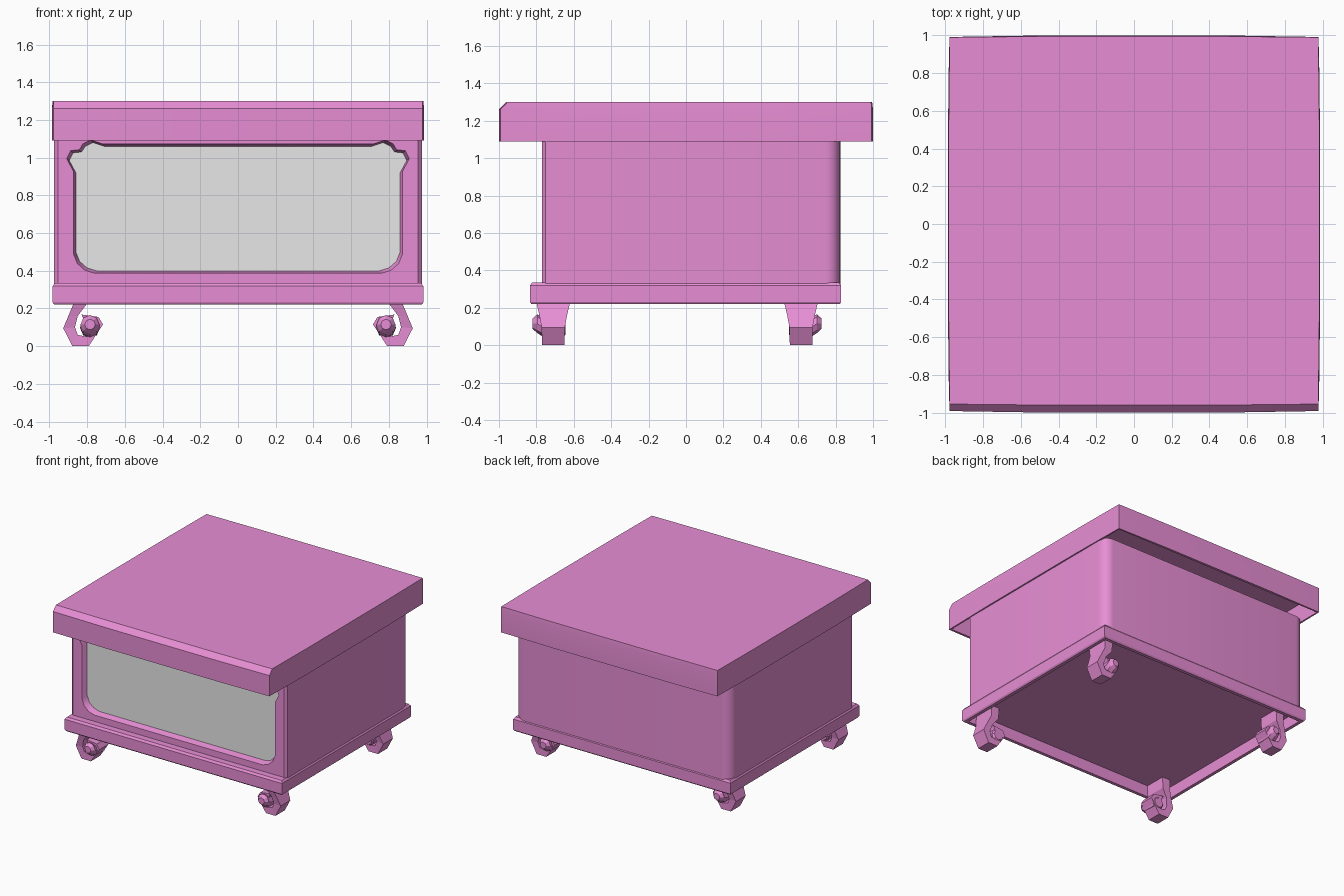
import bpy, bmesh, math
from mathutils import Vector

cube = bpy.data.objects.get("Cube")
if cube:
    bpy.data.objects.remove(cube)


def material(name, rgb):
    m = bpy.data.materials.new(name)
    m.use_nodes = True
    m.diffuse_color = (*rgb, 1)
    m.node_tree.nodes["Principled BSDF"].inputs["Base Color"].default_value = (*rgb, 1)
    return m


PINK = material("orchid pink", (0.8, 0.27, 0.66))
GREY = material("light grey", (0.8, 0.8, 0.8))


def finish(name, bm, smooth=True):
    bmesh.ops.recalc_face_normals(bm, faces=bm.faces)
    mesh = bpy.data.meshes.new(name)
    bm.to_mesh(mesh)
    bm.free()
    ob = bpy.data.objects.new(name, mesh)
    bpy.context.collection.objects.link(ob)
    mesh.materials.append(PINK)
    mesh.materials.append(GREY)
    if smooth:
        bpy.ops.object.select_all(action='DESELECT')
        ob.select_set(True)
        bpy.context.view_layer.objects.active = ob
        bpy.ops.object.shade_smooth_by_angle(angle=math.radians(30))
    return ob


def bridge(bm, a, b):
    n = len(a)
    return [bm.faces.new((a[i], a[(i + 1) % n], b[(i + 1) % n], b[i])) for i in range(n)]


def loft(bm, loops):
    """Closed solid through point loops, capped at both ends."""
    rings = [[bm.verts.new(p) for p in loop] for loop in loops]
    for a, b in zip(rings, rings[1:]):
        bridge(bm, a, b)
    bm.faces.new(rings[0])
    bm.faces.new(rings[-1])


def plan(hx, y0, y1, z, bow=0.0):
    """Rectangle whose sides swell outward slightly by bow."""
    m, e, c = hx / 2, hx - bow, (y1 - y0) / 4
    f, b = y0 + bow, y1 - bow
    pts = [(-e, f), (-m, y0), (m, y0), (e, f), (hx, y0 + c), (hx, y1 - c),
           (e, b), (m, y1), (-m, y1), (-e, b), (-hx, y1 - c), (-hx, y0 + c)]
    return [Vector((x, y, z)) for x, y in pts]


# Lid: hollow cap with a chamfered front edge
bm = bmesh.new()
loft(bm, [plan(0.968, -0.975, 0.98, 1.25), plan(0.968, -0.975, 0.98, 1.09),
          plan(0.987, -1, 1, 1.09, 0.008), plan(0.987, -1, 1, 1.26, 0.008),
          plan(0.983, -0.96, 0.995, 1.3, 0.005)])
finish("lid", bm)

# Base: tray-like plinth, hollow underneath
bm = bmesh.new()
sections = [(0.04, 0.31), (0.035, 0.22), (0.008, 0.22), (0, 0.232), (0, 0.318), (0.012, 0.335)]
loft(bm, [plan(0.983 - i, -0.835 + i, 0.83 - i, z) for i, z in sections])
finish("base", bm)

# Body: rounded back corners, framed front opening with a grey panel
BOTTOM, TOP, FRONT, PANEL = 0.325, 1.1, -0.77, -0.72
R = 0.08
half = [(0.955, FRONT), (0.975, FRONT + 0.02)]
for i in range(7):
    a = math.radians(15 * i)
    half.append((0.975 - R + R * math.cos(a), 0.825 - R + R * math.sin(a)))
outline = half + [(-x, y) for x, y in reversed(half)]

bm = bmesh.new()
low = [bm.verts.new((x, y, BOTTOM)) for x, y in outline]
high = [bm.verts.new((x, y, TOP)) for x, y in outline]
walls = bridge(bm, low, high)
bmesh.ops.delete(bm, geom=[walls[-1]], context='FACES_ONLY')
bm.faces.new(low)
bm.faces.new(high)
frame = [low[0], high[0], high[-1], low[-1]]

# Half of the opening, from bottom to top
edge = [(0.75, 0.4), (0.8, 0.415), (0.84, 0.45), (0.86, 0.5), (0.86, 0.92), (0.895, 0.985),
        (0.875, 1.025), (0.83, 1.03), (0.81, 1.06), (0.77, 1.08), (0.71, 1.06)]
hole = edge + [(-x, z) for x, z in reversed(edge)]
inner = [bm.verts.new((x, PANEL, z)) for x, z in hole]
outer = [bm.verts.new((x * 1.015, FRONT, 0.73 + (z - 0.73) * 1.04)) for x, z in hole]
bridge(bm, inner, outer)
bm.faces.new(inner).material_index = 1


def ring_edges(vs):
    return [bm.edges.get((vs[i - 1], vs[i])) or bm.edges.new((vs[i - 1], vs[i]))
            for i in range(len(vs))]


bmesh.ops.triangle_fill(bm, use_beauty=True, use_dissolve=False, normal=(0, -1, 0),
                        edges=ring_edges(frame) + ring_edges(outer))
finish("body", bm)

# Scroll feet: outer x, z, inner x, z, half width along the curl
SCROLL = [(0.875, 0.312, 0.8, 0.312, 0.09), (0.875, 0.22, 0.805, 0.22, 0.088),
          (0.9, 0.16, 0.85, 0.16, 0.074), (0.927, 0.095, 0.865, 0.1, 0.062),
          (0.878, 0, 0.85, 0.06, 0.06), (0.792, 0, 0.8, 0.05, 0.06),
          (0.716, 0.115, 0.77, 0.08, 0.06), (0.74, 0.155, 0.77, 0.11, 0.06),
          (0.83, 0.168, 0.81, 0.12, 0.06)]


def scroll_foot(name, side, yc, out):
    bm = bmesh.new()
    loft(bm, [[(side * ox, yc - w, oz), (side * ox, yc + w, oz),
               (side * ix, yc + w, iz), (side * ix, yc - w, iz)]
              for ox, oz, ix, iz, w in SCROLL])

    # Faceted hub with a tapered knob facing outward
    def ring(r, y, z):
        return [(side * 0.785 + r * math.cos(math.tau * i / 8), yc + out * y,
                 z + r * math.sin(math.tau * i / 8)) for i in range(8)]
    loft(bm, [ring(0.04, -0.065, 0.095), ring(0.052, -0.05, 0.095), ring(0.052, 0.06, 0.1),
              ring(0.05, 0.085, 0.115), ring(0.028, 0.11, 0.115)])
    finish(name, bm, smooth=False)


for side, s in ((1, "left"), (-1, "right")):
    scroll_foot("front_foot_" + s, side, -0.71, -1)
    scroll_foot("back_foot_" + s, side, 0.615, 1)
